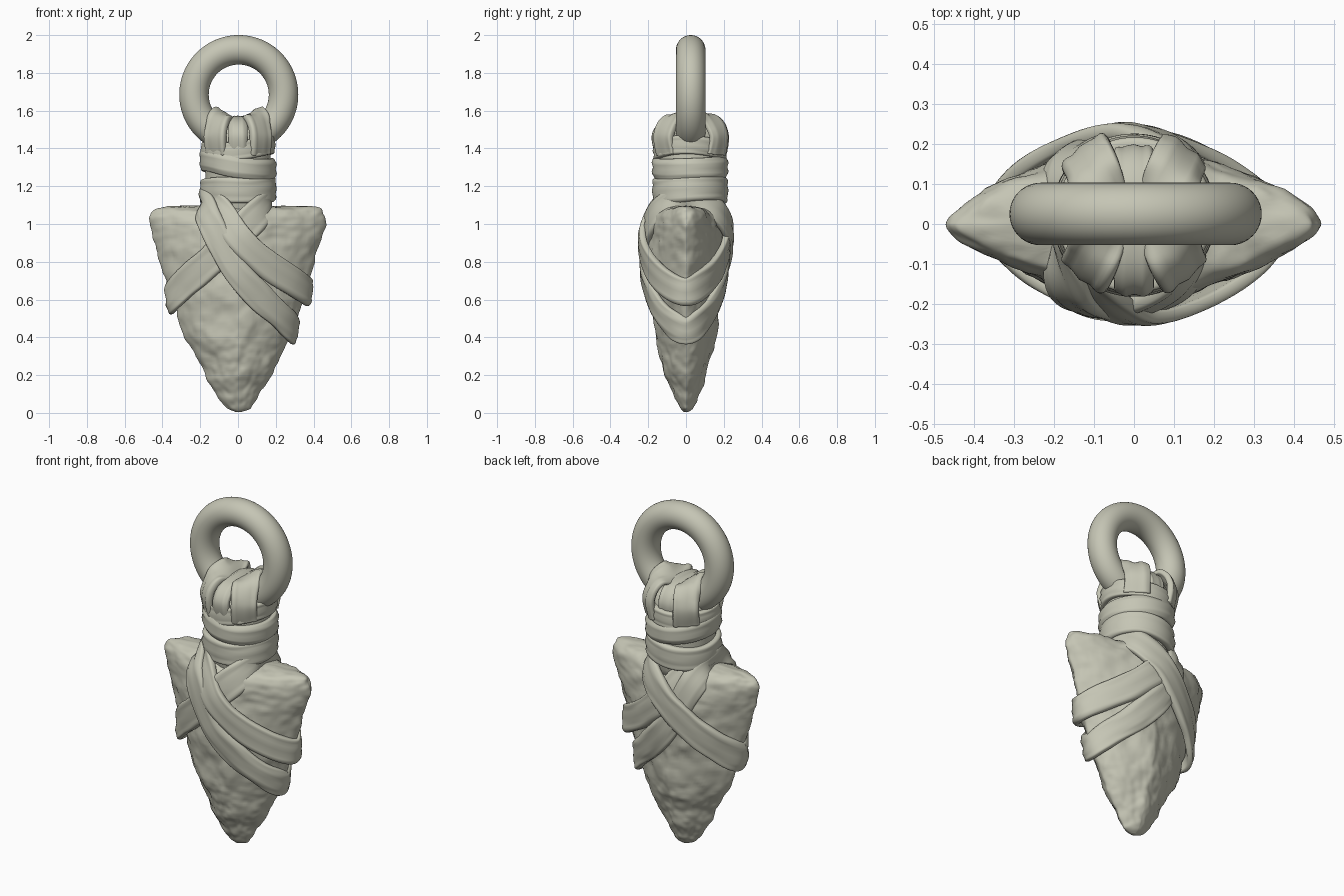
import bpy, bmesh, math
from mathutils import Vector, noise

if "Cube" in bpy.data.objects:
    bpy.data.objects.remove(bpy.data.objects["Cube"])

COLOR = (0.56, 0.56, 0.46, 1)
clay = bpy.data.materials.new("pale clay")
clay.use_nodes = True
clay.diffuse_color = COLOR
clay.node_tree.nodes["Principled BSDF"].inputs["Base Color"].default_value = COLOR


def spline(pts, steps, closed=False):
    """Smooth samples through control points."""
    pts = [Vector(p) for p in pts]
    n = len(pts)
    get = (lambda i: pts[i % n]) if closed else (lambda i: pts[max(0, min(n - 1, i))])
    out = []
    for i in range(n if closed else n - 1):
        a, b, c, d = (get(i + k) for k in (-1, 0, 1, 2))
        for s in range(steps):
            t = s / steps
            out.append(b + (c - a) * (t / 2) + (a * 2 - b * 5 + c * 4 - d) * (t * t / 2)
                       + (b * 3 - a - c * 3 + d) * (t ** 3 / 2))
    return out if closed else out + [pts[-1]]


def loft(name, rings, closed=False):
    """Skin a list of vertex rings into one smooth object."""
    bm = bmesh.new()
    rows = [[bm.verts.new(p) for p in ring] for ring in rings]
    n = len(rows[0])
    for i in range(len(rows) if closed else len(rows) - 1):
        a, b = rows[i], rows[(i + 1) % len(rows)]
        for j in range(n):
            k = (j + 1) % n
            bm.faces.new((a[j], a[k], b[k], b[j]))
    if not closed:
        bm.faces.new(rows[0])
        bm.faces.new(rows[-1])
    bmesh.ops.recalc_face_normals(bm, faces=bm.faces)
    mesh = bpy.data.meshes.new(name)
    bm.to_mesh(mesh)
    bm.free()
    mesh.materials.append(clay)
    mesh.shade_smooth()
    obj = bpy.data.objects.new(name, mesh)
    bpy.context.collection.objects.link(obj)


def power(v, e):
    return math.copysign(abs(v) ** e, v)


def ribbon(name, path, normal_at, width, thick, closed=True, seed=0):
    """Sweep a soft, lightly creased leather strip along a path."""
    rings, n, sides = [], len(path), 28
    for i, p in enumerate(path):
        if closed:
            tan = path[(i + 1) % n] - path[i - 1]
        else:
            tan = path[min(i + 1, n - 1)] - path[max(i - 1, 0)]
        tan.normalize()
        nor = normal_at(p)
        nor = (nor - tan * nor.dot(tan)).normalized()
        side = tan.cross(nor)
        wobble = 1 + 0.08 * noise.noise(p * 7 + Vector((seed, 0, 0)))
        ring = []
        for j in range(sides):
            a = math.tau * j / sides
            u, v = power(math.cos(a), 0.6), power(math.sin(a), 0.6)
            crease = 1 + 0.16 * math.cos(u * 7 + seed + 3 * noise.noise(p * 4))
            ring.append(p + side * (u * width / 2 * wobble) + nor * (v * thick / 2 * crease))
        rings.append(ring)
    loft(name, rings, closed)


# Stone point: stacked lens sections (half width, half depth, height)
PROFILE = [(.015, .012, .005), (.07, .04, .03), (.125, .078, .11), (.175, .108, .2),
           (.225, .138, .3), (.275, .158, .4), (.335, .175, .55), (.38, .19, .7),
           (.42, .2, .85), (.45, .197, .95), (.46, .182, 1.02), (.45, .16, 1.06),
           (.405, .12, 1.085), (.2, .07, 1.1)]
LENS = 1.5
sections = spline(PROFILE, 8)


def stone_point(w, d, z, a):
    p = Vector((w * power(math.cos(a), 2 / LENS), d * power(math.sin(a), 2 / LENS), z))
    out = Vector((p.x / max(w, .05), p.y / max(d, .05), 0))
    chip = 0.016 * noise.noise(p * 6) + 0.009 * noise.noise(p * 14) + 0.005 * noise.noise(p * 32)
    p += out * chip
    p.z += 0.6 * chip * (1 if z > 1 else 0)
    return p


loft("stone_point", [[stone_point(w, d, z, math.tau * j / 120) for j in range(120)]
                     for w, d, z in sections])


# Crossing straps: loops from one side of the neck round the opposite stone edge
def stone_size(z):
    return min(sections, key=lambda s: abs(s.z - z))


def strap_loop(name, neck, front, edge_z, width, lift_front, lift_back, seed, flip=1):
    near, far = [], []
    for x, z in front:
        w, d, _ = stone_size(z)
        y = d * max(0, 1 - (abs(x) / w) ** LENS) ** (1 / LENS)
        near.append((x * flip, -y - lift_front, z))
        far.insert(0, (x * flip, y + lift_back, z))
    start = (neck[0] * flip, 0, neck[1])
    end = ((stone_size(edge_z).x + 0.008) * flip, 0, edge_z)
    path = spline([start] + near + [end] + far, 14, True)
    ribbon(name, path, lambda p: Vector((p.x / .17, p.y / .05, -0.25)), width, .046, True, seed)


strap_loop("left_upper_strap", (-.15, 1.13), [(-.1, 1.08), (0, .93), (.15, .79), (.3, .69)],
           .64, .15, .03, .012, 1)
strap_loop("left_lower_strap", (-.175, 1.12), [(-.155, 1.03), (-.02, .77), (.12, .61), (.24, .5)],
           .435, .145, .024, .008, 4)
strap_loop("right_strap", (-.16, 1.13), [(-.12, 1.07), (0, .95), (.14, .81), (.28, .69)],
           .605, .16, .01, .03, 7, -1)

# Neck core hidden under the wraps
core = [(.13, 1.0), (.165, 1.08), (.172, 1.2), (.172, 1.4), (.165, 1.46), (.14, 1.5), (.08, 1.525)]
loft("neck_core", [[(r * math.cos(math.tau * j / 48), .022 + r * math.sin(math.tau * j / 48), z)
                    for j in range(48)] for r, z in core])

# Neck bands: height, radius, tilt, width
for i, (z, r, tilt, width) in enumerate([(1.178, .18, .04, .13), (1.308, .18, -.13, .115),
                                         (1.395, .175, .1, .10)]):
    path = [Vector((r * math.cos(a), .022 + (r - .002) * math.sin(a),
                    z + tilt * r * math.cos(a) + .008 * math.sin(2 * a + i)))
            for a in (math.tau * k / 96 for k in range(96))]
    ribbon(f"neck_band_{i + 1}", path, lambda p: Vector((p.x, p.y - .022, 0)), width, .045, True, i * 3)

# Hanging ring
RING_Z, RING_Y, RING_R = 1.685, .025, .237
bpy.ops.mesh.primitive_torus_add(major_radius=RING_R, minor_radius=.078, major_segments=96,
                                 minor_segments=40, location=(.004, RING_Y, RING_Z),
                                 rotation=(math.pi / 2, 0, 0))
ring = bpy.context.object
ring.name = "hanging_ring"
ring.data.materials.append(clay)
ring.data.shade_smooth()

# Straps folded over the bottom of the ring, ends tucked into the top neck band
for name, angle, front, back, rise, width in [("right_ring_strap", -.6, .135, .14, .1, .14),
                                              ("middle_ring_strap", 0, .17, .14, .102, .1),
                                              ("left_ring_strap", .6, .135, .14, .1, .14)]:
    inward = Vector((-math.sin(angle), 0, math.cos(angle)))
    base = Vector((RING_R * math.sin(angle), RING_Y, RING_Z - RING_R * math.cos(angle)))
    top = base + inward * rise

    def fold(reach):
        """Points from the tucked end up to the ring."""
        return [(base.x * .85, RING_Y + reach * .96, 1.37),
                (base.x * .9, RING_Y + reach * 1.06, 1.47),
                (base.x * .75, RING_Y + reach * .72, top.z - .018)]

    def facing(p):
        blend = min(1, abs(p.y - RING_Y) / front)
        return inward.lerp(Vector((p.x, p.y - RING_Y, 0)).normalized(), blend ** 1.5)

    path = spline(fold(-front) + [top] + fold(back)[::-1], 12)
    ribbon(name, path, facing, width, .045, False, angle * 5 + 2)
